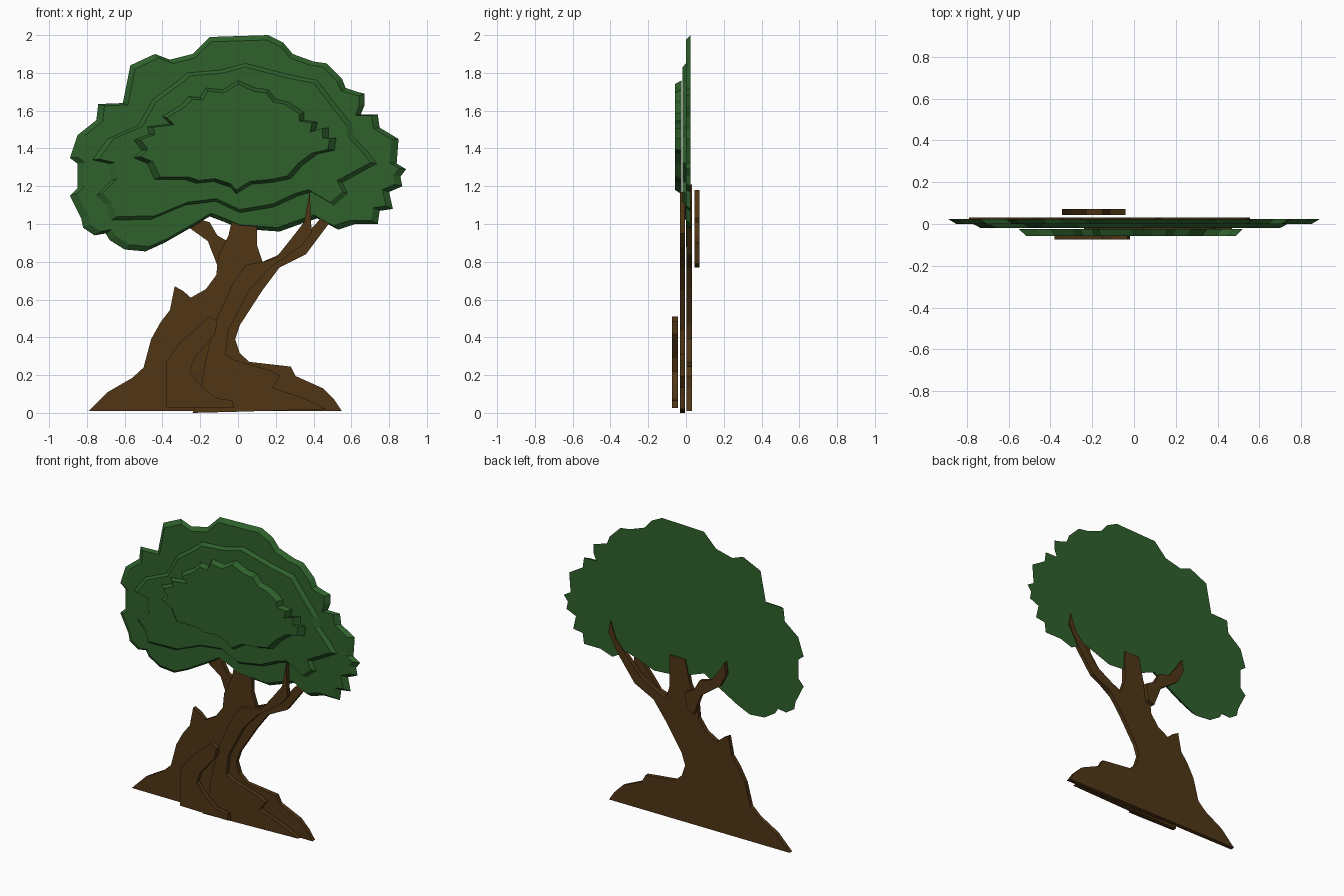
import bpy, bmesh


def material(name, color):
    m = bpy.data.materials.new(name)
    m.diffuse_color = (*color, 1)
    return m


LEAF = material("leaf_green", (0.028, 0.12, 0.025))
BARK = material("bark_brown", (0.08, 0.037, 0.008))


def layer(name, outline, back, front, mat, taper=1.0):
    """Flat cut-out in the xz plane; the front face is scaled by taper."""
    xs, zs = zip(*outline)
    cx, cz = (min(xs) + max(xs)) / 2, (min(zs) + max(zs)) / 2
    bm = bmesh.new()
    b = [bm.verts.new((x, back, z)) for x, z in outline]
    f = [bm.verts.new((cx + (x - cx) * taper, front, cz + (z - cz) * taper))
         for x, z in outline]
    bm.faces.new(b)
    bm.faces.new(f[::-1])
    for i in range(len(b)):
        j = (i + 1) % len(b)
        bm.faces.new((b[j], b[i], f[i], f[j]))
    bmesh.ops.recalc_face_normals(bm, faces=bm.faces[:])
    me = bpy.data.meshes.new(name)
    bm.to_mesh(me)
    bm.free()
    me.materials.append(mat)
    ob = bpy.data.objects.new(name, me)
    bpy.context.collection.objects.link(ob)
    return ob


# Foliage: three stacked plates with bevelled rims
outer = [(-.15, 1.99), (.16, 2.0), (.24, 1.96), (.29, 1.90), (.40, 1.86), (.47, 1.85),
         (.55, 1.77), (.57, 1.72), (.63, 1.70), (.67, 1.69), (.67, 1.63), (.65, 1.58),
         (.74, 1.58), (.75, 1.51), (.85, 1.45), (.84, 1.32), (.89, 1.29), (.86, 1.25),
         (.87, 1.20), (.80, 1.17), (.82, 1.08), (.75, 1.07), (.74, 1.00), (.62, 1.00),
         (.53, .97), (.42, 1.03), (.33, 1.00), (.22, .96), (.01, .975), (-.07, 1.01),
         (-.15, 1.04), (-.25, .98), (-.39, .90), (-.49, .855), (-.60, .865), (-.68, .915),
         (-.70, .95), (-.76, .94), (-.82, .98), (-.83, 1.03), (-.89, 1.15), (-.85, 1.19),
         (-.85, 1.32), (-.89, 1.35), (-.85, 1.47), (-.75, 1.55), (-.74, 1.635), (-.61, 1.64),
         (-.57, 1.84), (-.44, 1.90), (-.36, 1.87), (-.24, 1.90)]
middle = [(.04, 1.85), (.27, 1.79), (.42, 1.76), (.52, 1.63), (.60, 1.53), (.61, 1.46),
          (.68, 1.39), (.735, 1.32), (.55, 1.22), (.58, 1.16), (.51, 1.10), (.39, 1.17),
          (.32, 1.15), (.19, 1.09), (.01, 1.06), (-.12, 1.12), (-.28, 1.10), (-.46, 1.025),
          (-.67, 1.02), (-.70, 1.10), (-.75, 1.15), (-.67, 1.23), (-.68, 1.32), (-.77, 1.34),
          (-.69, 1.45), (-.53, 1.52), (-.45, 1.66), (-.30, 1.77), (-.27, 1.80), (-.09, 1.815)]
inner = [(0, 1.76), (.09, 1.72), (.16, 1.71), (.20, 1.66), (.27, 1.645), (.35, 1.59),
         (.35, 1.55), (.42, 1.54), (.41, 1.49), (.48, 1.51), (.48, 1.455), (.52, 1.455),
         (.51, 1.39), (.42, 1.37), (.34, 1.31), (.28, 1.24), (.18, 1.22), (.07, 1.21),
         (-.01, 1.16), (-.04, 1.195), (-.13, 1.225), (-.22, 1.215), (-.28, 1.235),
         (-.44, 1.235), (-.48, 1.32), (-.55, 1.35), (-.51, 1.39), (-.55, 1.445),
         (-.47, 1.475), (-.48, 1.515), (-.36, 1.53), (-.40, 1.57), (-.30, 1.63),
         (-.26, 1.675), (-.20, 1.67), (-.17, 1.72), (-.08, 1.71)]
layer("canopy_outer", outer, .024, 0, LEAF, .955)
layer("canopy_middle", middle, 0, -.018, LEAF, .955)
layer("canopy_inner", inner, -.025, -.058, LEAF, .935)

# Trunk plate with roots, broken stub, centre limb and right limb
trunk = [(-.79, .01), (-.69, .11), (-.56, .185), (-.50, .24), (-.46, .39), (-.41, .48),
         (-.36, .545), (-.335, .67), (-.29, .645), (-.25, .61), (-.17, .655), (-.115, .73),
         (-.105, .83), (-.05, .94), (-.015, 1.10), (.10, 1.10), (.10, .89), (.13, .80),
         (.20, .83), (.32, .90), (.42, 1.01), (.50, 1.10), (.54, 1.21), (.555, 1.13),
         (.48, 1.00), (.36, .84), (.22, .77), (.13, .65), (.01, .465), (-.015, .39),
         (.01, .315), (.06, .27), (.28, .245), (.305, .195), (.45, .13), (.51, .07), (.55, .01)]
layer("trunk", trunk, .031, .003, BARK)

# Front bark plate running from the right root into a branch
front_bark = [(-.24, 0), (-.20, .10), (-.18, .24), (-.13, .46), (-.02, .70), (.045, .785),
              (.13, .80), (.20, .82), (.28, .92), (.35, 1.01), (.38, 1.17), (.385, 1.05),
              (.39, .95), (.33, .88), (.17, .77), (.06, .65), (-.05, .44), (-.065, .31),
              (-.02, .28), (.17, .225), (.225, .195), (.18, .135), (.33, .085), (.47, .02),
              (-.04, .005)]
layer("front_bark", front_bark, -.005, -.033, BARK)

# Raised front root
front_root = [(-.38, .03), (-.38, .27), (-.31, .37), (-.15, .51), (-.11, .485), (-.12, .42),
              (-.23, .29), (-.255, .22), (-.20, .15), (-.12, .08), (-.03, .065), (-.02, .025)]
layer("front_root", front_root, -.043, -.073, BARK)

# Back branch on the left
back_branch = [(-.335, 1.18), (-.345, 1.10), (-.30, 1.01), (-.16, .91), (-.105, .77),
               (-.06, .79), (-.04, .90), (-.11, .94), (-.15, 1.01), (-.23, 1.03), (-.30, 1.12)]
layer("back_branch", back_branch, .072, .044, BARK)
